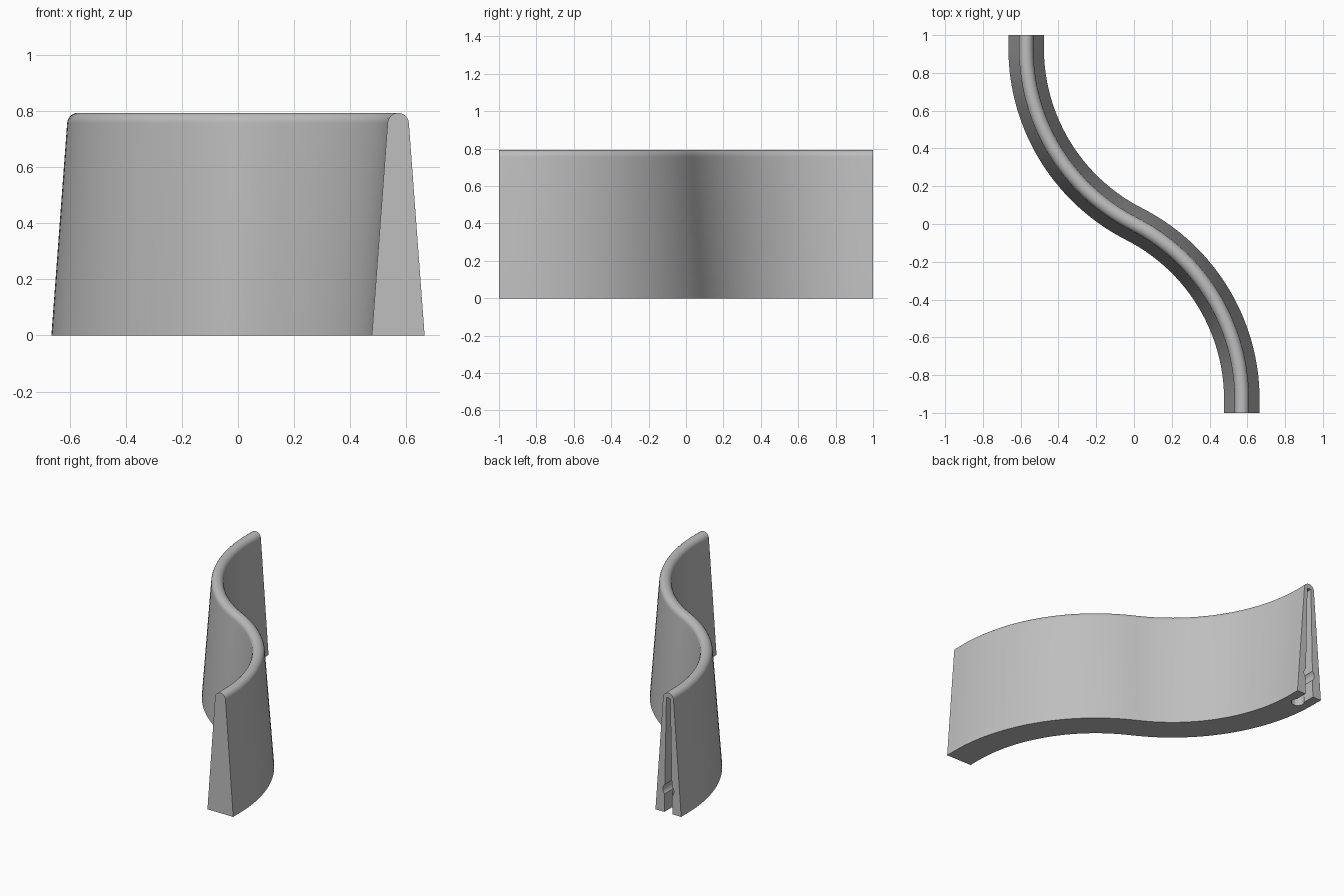
import bpy, bmesh, math
from mathutils import Matrix

if "Cube" in bpy.data.objects:
    bpy.data.objects.remove(bpy.data.objects["Cube"])

END_X, STRAIGHT_Y, HEIGHT = 0.571, 0.93, 0.793
BASE_HALF, TOP_R = 0.094, 0.038
SLOT_TOP, SLOT_DEPTH = 0.76, 0.11

concrete = bpy.data.materials.new("concrete grey")
concrete.use_nodes = True
colour = (0.52, 0.52, 0.52, 1)
concrete.diffuse_color = colour
concrete.node_tree.nodes["Principled BSDF"].inputs["Base Color"].default_value = colour


def make_object(name, bm):
    bmesh.ops.recalc_face_normals(bm, faces=bm.faces)
    mesh = bpy.data.meshes.new(name)
    bm.to_mesh(mesh)
    bm.free()
    mesh.materials.append(concrete)
    obj = bpy.data.objects.new(name, mesh)
    bpy.context.collection.objects.link(obj)
    return obj


# S-shaped centre line: two mirrored arcs with short straight ends
theta = 2 * math.atan(END_X / STRAIGHT_Y)
radius = STRAIGHT_Y / math.sin(theta)
steps = 28
half = [(-END_X, 1.0, 0.0)]
for i in range(steps + 1):
    a = theta * i / steps
    half.append((-END_X + radius * (1 - math.cos(a)), STRAIGHT_Y - radius * math.sin(a), a))
path = half + [(-x, -y, a) for x, y, a in reversed(half[:-1])]

# Tapered wall section with a rounded crest
profile = [(-BASE_HALF, 0)]
for i in range(13):
    a = math.pi * (1 - i / 12)
    profile.append((TOP_R * math.cos(a), HEIGHT - TOP_R + TOP_R * math.sin(a)))
profile.append((BASE_HALF, 0))

# Sweep the section along the centre line
bm = bmesh.new()
rings = [[bm.verts.new((x + o * math.cos(a), y + o * math.sin(a), z)) for o, z in profile]
         for x, y, a in path]
n = len(profile)
for r, s in zip(rings, rings[1:]):
    for i in range(n):
        j = (i + 1) % n
        bm.faces.new((r[i], r[j], s[j], s[i]))
bm.faces.new(rings[0])
bm.faces.new(rings[-1])
wall = make_object("curved_barrier_wall", bm)


def slot_cutter(side):
    # Tapered upright slot, open at the end face and underside
    bm = bmesh.new()
    bmesh.ops.create_cube(bm, size=1)
    for v in bm.verts:
        top = v.co.z > 0
        v.co.x = math.copysign(0.014 if top else 0.03, v.co.x)
        v.co.z = SLOT_TOP if top else -0.02
        v.co.y = 1 - SLOT_DEPTH if v.co.y < 0 else 1.05
    return place(bm, "slot_cutter", side)


def socket_cutter(side):
    # Tapered round socket behind the slot
    bm = bmesh.new()
    place_at = Matrix.Translation((0, 1 - SLOT_DEPTH, SLOT_TOP / 2 - 0.01))
    bmesh.ops.create_cone(bm, cap_ends=True, segments=12, radius1=0.041, radius2=0.022,
                          depth=SLOT_TOP + 0.018,
                          matrix=place_at @ Matrix.Rotation(math.pi / 12, 4, "Z"))
    return place(bm, "socket_cutter", side)


def bore_cutter(side):
    # Horizontal round bore crossing the slot near its foot
    bm = bmesh.new()
    turn = Matrix.Translation((0, 1 - SLOT_DEPTH / 2 + 0.02, 0.15)) @ Matrix.Rotation(math.pi / 2, 4, "X")
    bmesh.ops.create_cone(bm, cap_ends=True, segments=20, radius1=0.041, radius2=0.041,
                          depth=SLOT_DEPTH + 0.04, matrix=turn)
    return place(bm, "bore_cutter", side)


def place(bm, name, side):
    bm.transform(Matrix.Translation((-END_X, 0, 0)))
    if side < 0:
        bm.transform(Matrix.Rotation(math.pi, 4, "Z"))
    obj = make_object(name, bm)
    obj.hide_render = True
    return obj


# Cut a joining keyhole into each end
bpy.context.view_layer.objects.active = wall
for side in (1, -1):
    for maker in (slot_cutter, socket_cutter, bore_cutter):
        cutter = maker(side)
        mod = wall.modifiers.new("keyhole", "BOOLEAN")
        mod.operation = "DIFFERENCE"
        mod.solver = "EXACT"
        mod.object = cutter
        bpy.ops.object.modifier_apply(modifier=mod.name)
        bpy.data.objects.remove(cutter)

# Smooth curved sides, keep the edges crisp
bpy.ops.object.select_all(action="DESELECT")
wall.select_set(True)
bpy.ops.object.shade_smooth_by_angle(angle=math.radians(28))
